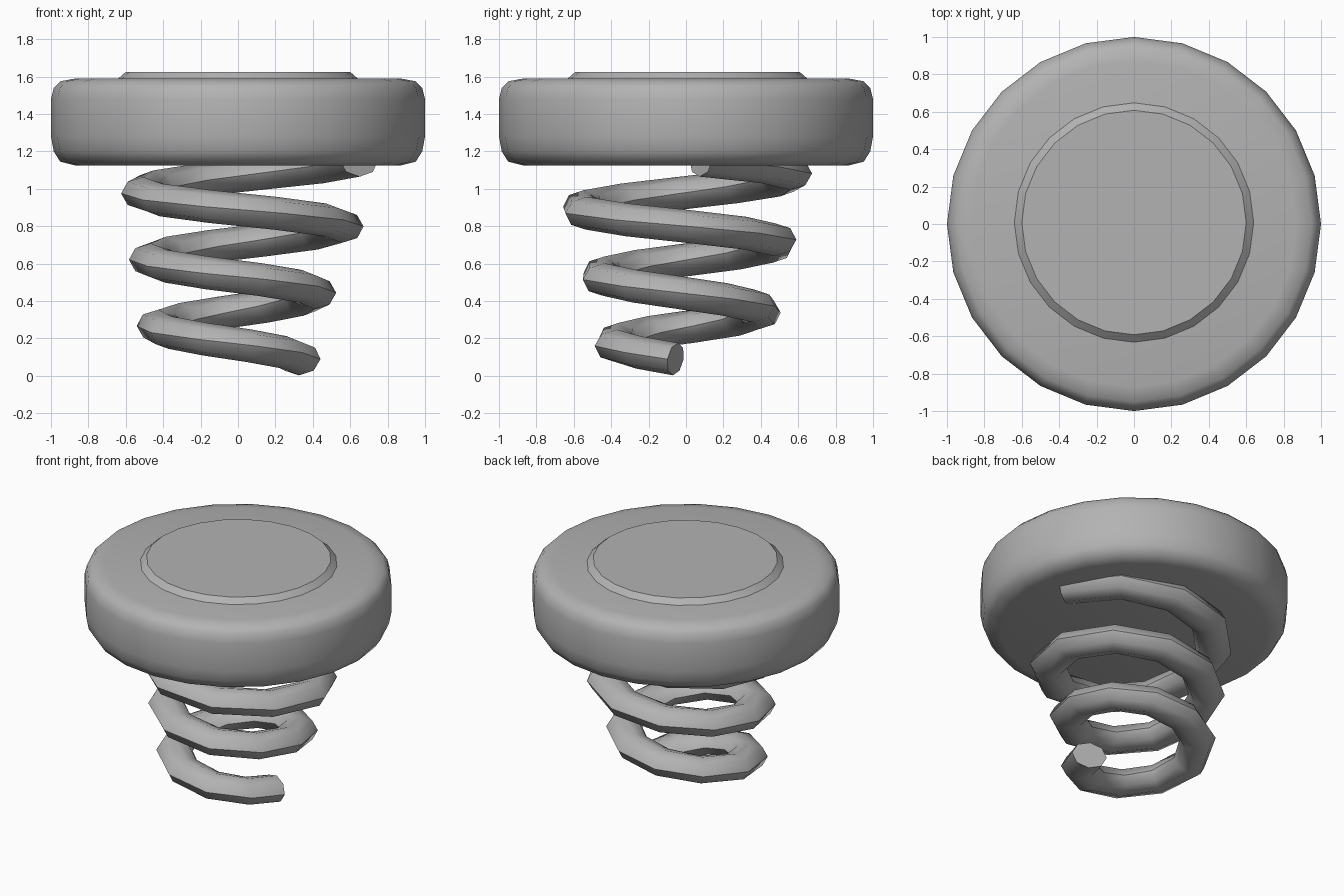
import bpy, bmesh, math
from mathutils import Vector

if "Cube" in bpy.data.objects:
    bpy.data.objects.remove(bpy.data.objects["Cube"])

grey = bpy.data.materials.new("dark_grey")
grey.diffuse_color = (0.45, 0.45, 0.45, 1)
grey.use_nodes = True
grey.node_tree.nodes["Principled BSDF"].inputs["Base Color"].default_value = grey.diffuse_color


def make_object(name, rings, angle=52):
    """Skin a list of equal vertex rings and cap both ends."""
    bm = bmesh.new()
    loops = [[bm.verts.new(p) for p in ring] for ring in rings]
    n = len(loops[0])
    for a, b in zip(loops, loops[1:]):
        for i in range(n):
            j = (i + 1) % n
            bm.faces.new((a[i], a[j], b[j], b[i]))
    bm.faces.new(loops[0])
    bm.faces.new(loops[-1])
    bmesh.ops.recalc_face_normals(bm, faces=bm.faces)
    mesh = bpy.data.meshes.new(name)
    bm.to_mesh(mesh)
    bm.free()
    mesh.materials.append(grey)
    obj = bpy.data.objects.new(name, mesh)
    bpy.context.collection.objects.link(obj)
    bpy.ops.object.select_all(action='DESELECT')
    obj.select_set(True)
    bpy.context.view_layer.objects.active = obj
    bpy.ops.object.shade_smooth_by_angle(angle=math.radians(angle))
    return obj


def lathe(name, profile, sides=24, cy=0.0, angle=52):
    rings = [[(r * math.cos(math.tau * i / sides), cy + r * math.sin(math.tau * i / sides), z)
              for i in range(sides)] for r, z in profile]
    return make_object(name, rings, angle)


# Round pad with softened rims
lathe("pad", [(0.87, 1.125), (0.95, 1.145), (0.985, 1.20), (1.0, 1.28),
              (1.0, 1.48), (0.985, 1.54), (0.95, 1.575), (0.87, 1.59)])

# Shallow raised disc on top
lathe("top_disc", [(0.64, 1.58), (0.64, 1.59), (0.60, 1.625)], cy=0.008, angle=40)

# Spring path: widening clockwise helix, radius given at each quarter turn
quarter_radii = [0.33, 0.385, 0.43, 0.395, 0.405, 0.465, 0.465, 0.485, 0.555, 0.575, 0.505, 0.555, 0.66]
steps, start, end = 30, 9.6, 1073.0
path = []
for k in range(steps + 1):
    deg = start + (end - start) * k / steps
    q = int(deg // 90)
    f = deg / 90 - q
    r = quarter_radii[q] * (1 - f) + quarter_radii[q + 1] * f
    a = -math.radians(deg)
    path.append(Vector((r * math.cos(a), r * math.sin(a), 0.08 + deg / 1000)))

# Spring tube: flattened octagonal section with mitred corners
rings = []
for k, p in enumerate(path):
    d_in = (p - path[k - 1]).normalized() if k else None
    d_out = (path[k + 1] - p).normalized() if k < steps else None
    d_in, d_out = d_in or d_out, d_out or d_in
    t = (d_in + d_out).normalized()
    side = t.cross(Vector((0, 0, 1))).normalized()
    up = side.cross(t)
    rings.append([p + side * 0.118 * math.cos(i * math.pi / 4) + up * 0.088 * math.sin(i * math.pi / 4)
                  for i in range(8)])
make_object("spring", rings)
